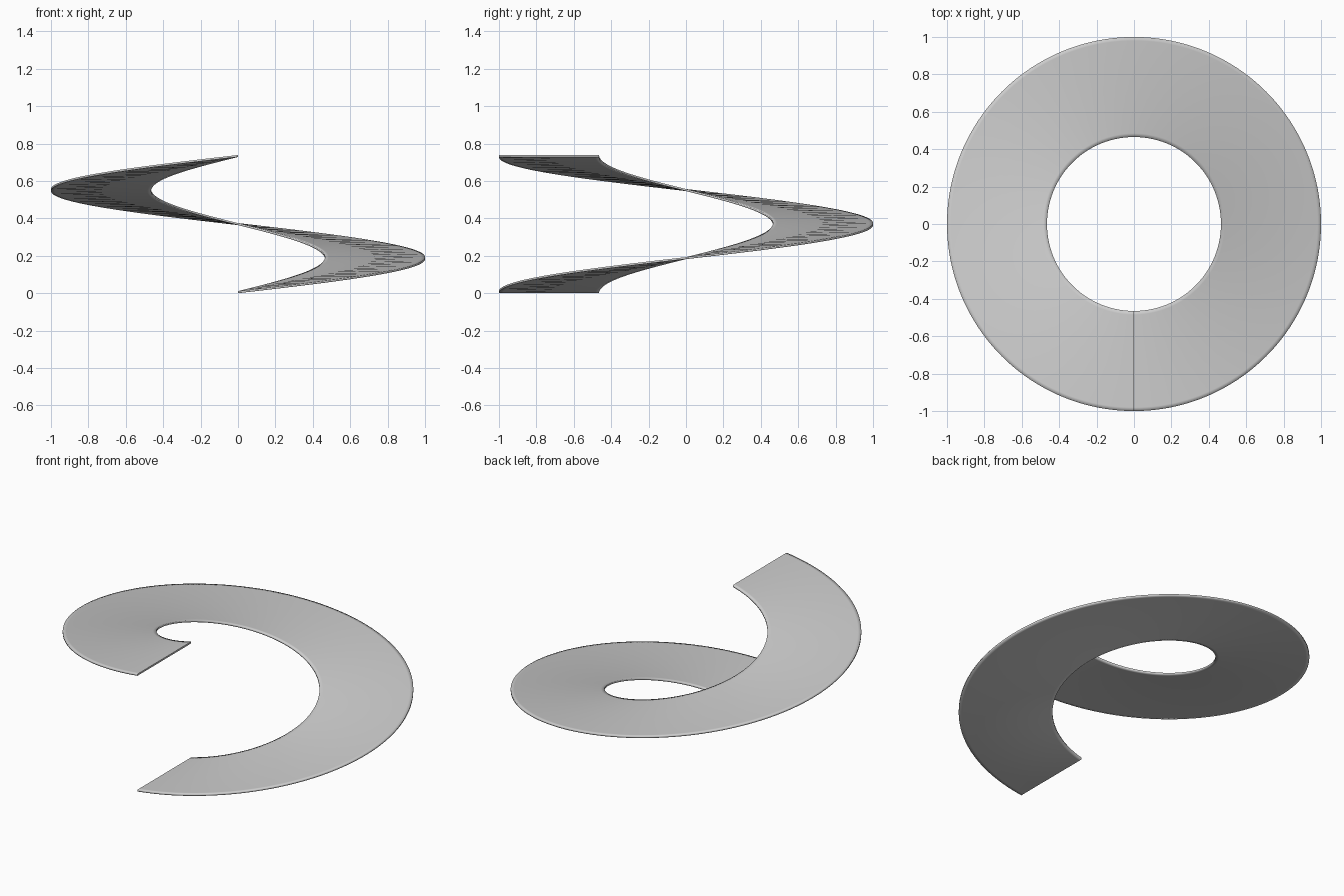
import bpy, bmesh, math

if "Cube" in bpy.data.objects:
    bpy.data.objects.remove(bpy.data.objects["Cube"])

R_IN, R_OUT = 0.465, 1.0      # flight radii
T = 0.011                     # plate thickness
RISE = 0.728                  # climb over one turn
STEPS = 192
EDGE = 0.02                   # support loop distance from the rims

# Cross-section (radius, height) running around the plate
profile = [(R_IN, 0), (R_IN + EDGE, 0), (R_OUT - EDGE, 0), (R_OUT, 0),
           (R_OUT, T), (R_OUT - EDGE, T), (R_IN + EDGE, T), (R_IN, T)]
n = len(profile)

bm = bmesh.new()
rings = []
for i in range(STEPS + 1):
    t = i / STEPS
    a = -math.pi / 2 + 2 * math.pi * t
    rings.append([bm.verts.new((r * math.cos(a), r * math.sin(a), h + RISE * t))
                  for r, h in profile])

# Skin the sweep
for A, B in zip(rings, rings[1:]):
    for j in range(n):
        k = (j + 1) % n
        bm.faces.new((A[j], A[k], B[k], B[j]))

# Flat end caps, in three quads each
caps = []
for ring in (rings[0], rings[-1]):
    for j in range(3):
        caps.append(bm.faces.new((ring[j], ring[j + 1], ring[6 - j], ring[7 - j])))
bmesh.ops.recalc_face_normals(bm, faces=bm.faces[:])

# Soft rims, crisp ends
for f in bm.faces:
    f.smooth = True
for f in caps:
    f.smooth = False
    for e in f.edges:
        e.smooth = False

mesh = bpy.data.meshes.new("screw_flight")
bm.to_mesh(mesh)
bm.free()
flight = bpy.data.objects.new("screw_flight", mesh)
bpy.context.collection.objects.link(flight)

mat = bpy.data.materials.new("light grey")
mat.diffuse_color = (0.6, 0.6, 0.6, 1)
mat.use_nodes = True
mat.node_tree.nodes["Principled BSDF"].inputs["Base Color"].default_value = mat.diffuse_color
mesh.materials.append(mat)
